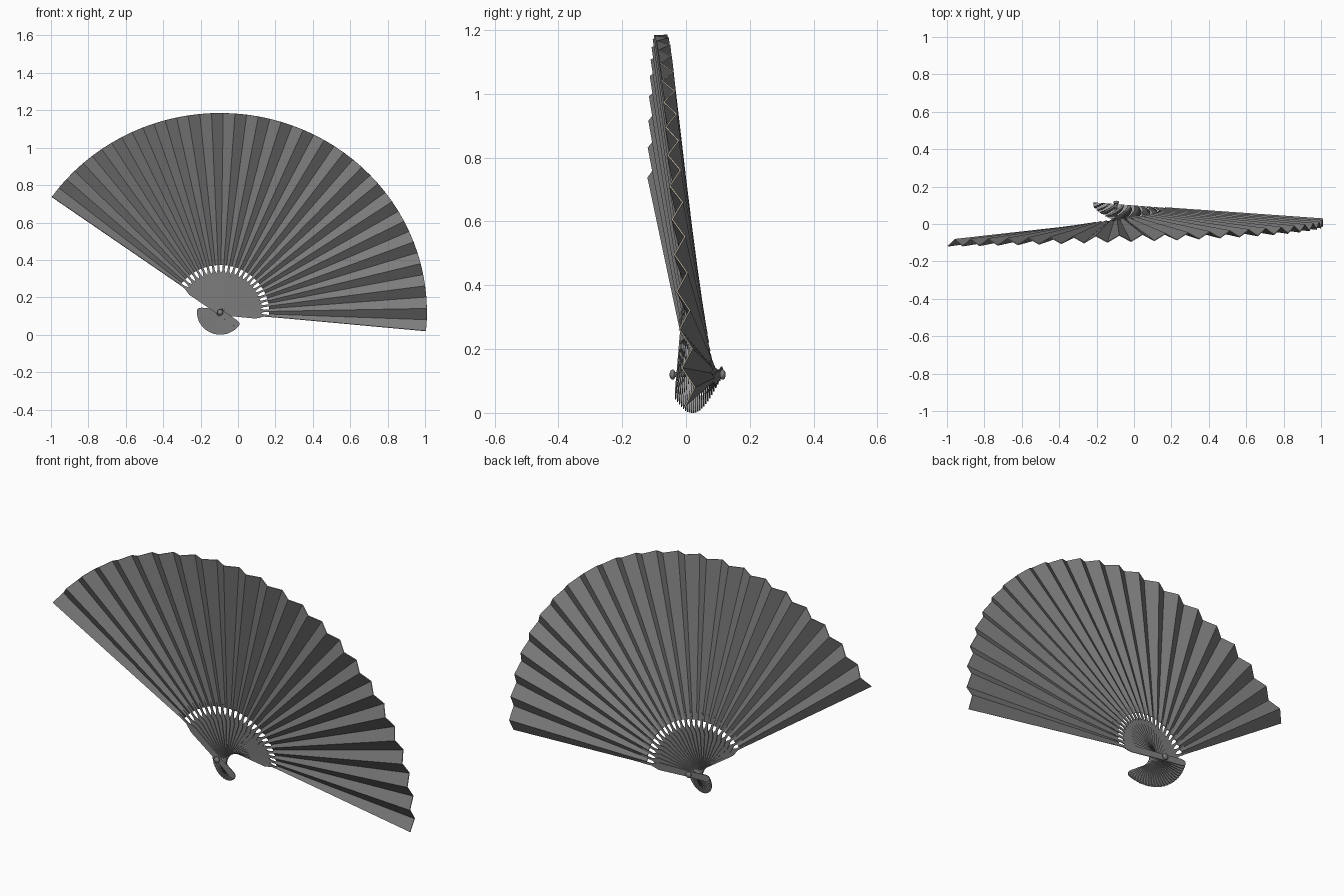
import bpy, bmesh, math

cube = bpy.data.objects.get("Cube")
if cube:
    bpy.data.objects.remove(cube, do_unlink=True)

PX, PZ = -0.095, 0.12                                 # pivot position
A0, A1 = math.radians(-5.4), math.radians(144.6)      # opening of the fan
RADIUS, INNER, SQUASH = 1.105, 0.262, 0.964
FOLDS = 23                                            # full pleats in the leaf


def make_material(name, rgb):
    mat = bpy.data.materials.new(name)
    mat.use_nodes = True
    mat.diffuse_color = (*rgb, 1)
    mat.node_tree.nodes["Principled BSDF"].inputs["Base Color"].default_value = (*rgb, 1)
    return mat


grey = make_material("dark grey", (0.2, 0.2, 0.2))
tan = make_material("tan edge", (0.55, 0.48, 0.38))


def depth(t, r):
    """Depth of the fan at opening t (right 0, left 1) and radius r."""
    hub = 0.105 - 0.133 * t
    low = 0.085 - 0.1 * t
    rim = 0.014 - 0.2 * t + 0.085 * t * t
    if r < INNER:
        return hub + (low - hub) * r / INNER
    return low + (rim - low) * (r - INNER) / (RADIUS - INNER)


def place(t, r, side=0.0, dy=0.0):
    """Point on the fan: along a ray at radius r, shifted sideways and in depth."""
    a = A0 + (A1 - A0) * t
    x = r * math.cos(a) - side * math.sin(a)
    z = r * math.sin(a) + side * math.cos(a)
    return (PX + x, depth(t, r) + dy, PZ + z * SQUASH)


def finish(bm, name, materials, thickness):
    bmesh.ops.recalc_face_normals(bm, faces=bm.faces)
    mesh = bpy.data.meshes.new(name)
    bm.to_mesh(mesh)
    bm.free()
    for mat in materials:
        mesh.materials.append(mat)
    obj = bpy.data.objects.new(name, mesh)
    bpy.context.collection.objects.link(obj)
    mod = obj.modifiers.new("thickness", "SOLIDIFY")
    mod.thickness = thickness
    mod.offset = 0
    mod.material_offset_rim = len(materials) - 1      # cut edge takes the last colour


# Pleated leaf: ridges alternate front and back, deeper toward the rim
bm = bmesh.new()
rays = []
for i in range(2 * FOLDS + 1):
    t = i / (2 * FOLDS)
    sign = -1 if i % 2 == 0 else 1
    rays.append([bm.verts.new(place(t, r, 0, sign * 0.018 * r / RADIUS))
                 for r in (INNER, RADIUS)])
for p, q in zip(rays, rays[1:]):
    bm.faces.new((p[0], p[1], q[1], q[0]))
finish(bm, "pleated_leaf", [grey, tan], 0.005)

# Sticks: rounded tail, broad hub blade, thin rib tucked under the leaf
OUTLINE = [(-0.124, 0.006), (-0.117, 0.014), (-0.1, 0.018), (0, 0.016),
           (0.19, 0.02), (0.215, 0.0125), (0.235, 0.006), (0.3, 0.006)]
bm = bmesh.new()
for k in range(FOLDS + 1):
    t = 0.006 + 0.988 * k / FOLDS
    rows = [[bm.verts.new(place(t, r, s * w)) for s in (-1, 1)] for r, w in OUTLINE]
    for p, q in zip(rows, rows[1:]):
        bm.faces.new((p[0], p[1], q[1], q[0]))
finish(bm, "sticks", [grey], 0.004)

# Rivet: pin through the stack with a rounded head at each end
bpy.ops.mesh.primitive_cylinder_add(vertices=12, radius=0.008, depth=0.15,
                                    location=(PX, 0.038, PZ),
                                    rotation=(math.pi / 2, 0, 0))
pin = bpy.context.object
pin.name = "rivet_pin"
pin.data.materials.append(grey)
for name, y in (("front_rivet_head", -0.042), ("back_rivet_head", 0.115)):
    bpy.ops.mesh.primitive_uv_sphere_add(segments=12, ring_count=8, radius=0.016,
                                         location=(PX, y, PZ))
    head = bpy.context.object
    head.name = name
    head.scale.y = 0.6
    head.data.materials.append(grey)
    bpy.ops.object.shade_smooth_by_angle()
